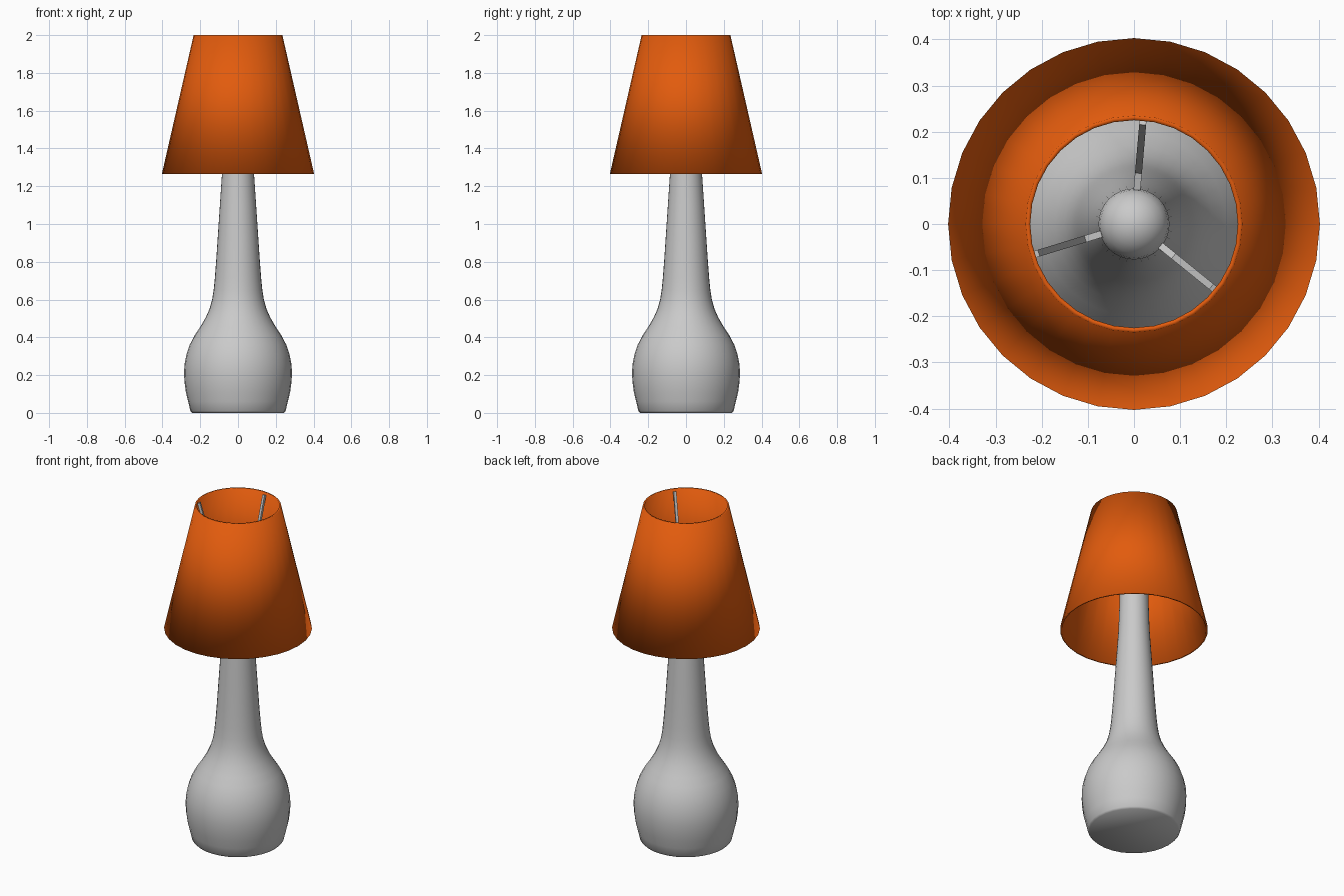
import bpy, bmesh, math
from mathutils import Vector

if "Cube" in bpy.data.objects:
    bpy.data.objects.remove(bpy.data.objects["Cube"])

def material(name, rgb):
    m = bpy.data.materials.new(name)
    m.diffuse_color = (*rgb, 1)
    m.use_nodes = True
    m.node_tree.nodes["Principled BSDF"].inputs["Base Color"].default_value = m.diffuse_color
    return m

ceramic = material("light grey", (0.59, 0.59, 0.59))
fabric = material("burnt orange", (0.76, 0.105, 0.004))

def finish(bm, name, mat):
    bmesh.ops.recalc_face_normals(bm, faces=bm.faces)
    me = bpy.data.meshes.new(name)
    bm.to_mesh(me)
    bm.free()
    me.materials.append(mat)
    ob = bpy.data.objects.new(name, me)
    bpy.context.collection.objects.link(ob)
    return ob

def lathe(name, profile, mat, sides=32, closed=False):
    """Revolve (radius, z) points around z; open profiles get end caps."""
    bm = bmesh.new()
    rings = []
    for r, z in profile:
        rings.append([bm.verts.new((r * math.cos(a), r * math.sin(a), z))
                      for a in (2 * math.pi * i / sides for i in range(sides))])
    pairs = list(zip(rings, rings[1:]))
    if closed:
        pairs.append((rings[-1], rings[0]))
    for lo, hi in pairs:
        for i in range(sides):
            j = (i + 1) % sides
            bm.faces.new((lo[i], lo[j], hi[j], hi[i]))
    if not closed:
        bm.faces.new(rings[0])
        bm.faces.new(rings[-1])
    ob = finish(bm, name, mat)
    for p in ob.data.polygons:
        p.use_smooth = True
    return ob

# Vase-shaped base and neck, ending in a rounded top inside the shade
body = [(0.243, 0), (0.252, 0.01), (0.264, 0.06), (0.276, 0.11), (0.283, 0.16),
        (0.286, 0.21), (0.283, 0.26), (0.273, 0.31), (0.256, 0.36), (0.230, 0.41),
        (0.200, 0.455), (0.171, 0.505), (0.151, 0.55), (0.137, 0.60), (0.129, 0.65),
        (0.123, 0.71), (0.116, 0.80), (0.106, 0.95), (0.096, 1.10), (0.085, 1.265),
        (0.079, 1.45), (0.077, 1.58)]
dome = [(0.077 * math.cos(a), 1.58 + 0.077 * math.sin(a))
        for a in (math.radians(d) for d in (18, 36, 54, 70, 84))]
base = lathe("lamp_base", body + dome, ceramic)
bpy.context.view_layer.objects.active = base
base.select_set(True)
bpy.ops.object.shade_smooth_by_angle(angle=math.radians(50))
base.select_set(False)

# Thin conical shade, smooth over its rims
lathe("shade", [(0.403, 1.265), (0.235, 2.0), (0.225, 2.0), (0.393, 1.265)],
      fabric, closed=True)

# Three bent struts holding the shade
def strut(name, degrees, half=0.0075):
    a = math.radians(degrees)
    out = Vector((math.cos(a), math.sin(a), 0))
    side = Vector((-out.y, out.x, 0))
    up = Vector((0, 0, 1))
    path = [(0.06, 1.585, up), (0.115, 1.60, Vector((0, 0, 0.8)) - out * 0.6),
            (0.223, 1.985, up * 0.27 - out * 0.96)]
    bm = bmesh.new()
    rings = []
    for r, z, n in path:
        c = out * r + up * z
        rings.append([bm.verts.new(c + side * half * s + n * half * t)
                      for s, t in ((-1, -1), (1, -1), (1, 1), (-1, 1))])
    for p, q in zip(rings, rings[1:]):
        for i in range(4):
            j = (i + 1) % 4
            bm.faces.new((p[i], p[j], q[j], q[i]))
    bm.faces.new(rings[0])
    bm.faces.new(rings[-1])
    finish(bm, name, ceramic)

for i, d in enumerate((85, 197, -39)):
    strut(f"shade_strut_{i + 1}", d)
